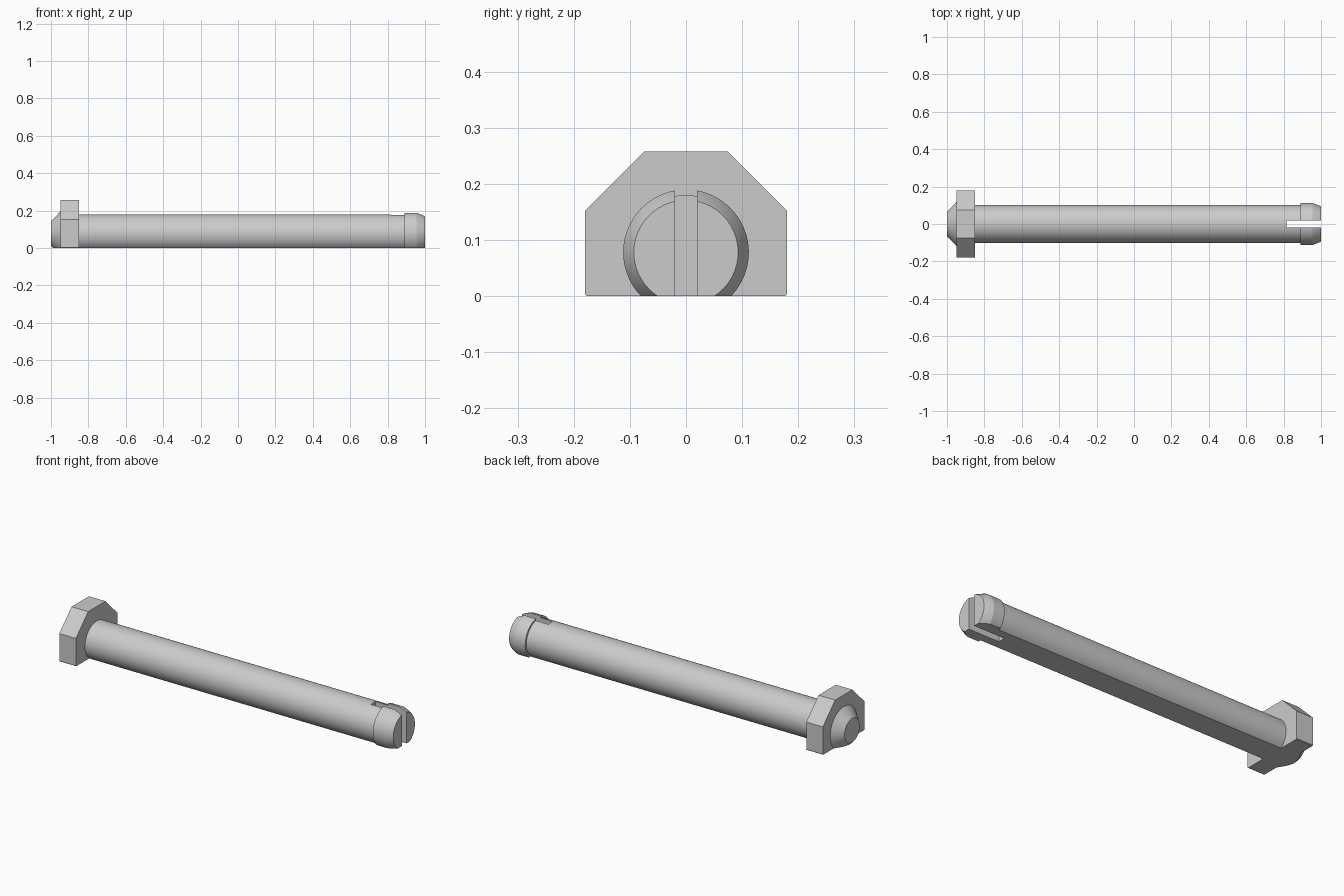
import bpy, bmesh, math
from mathutils import Vector

AXIS_Z = 0.078      # height of the pin's axis
SLOT_START = 0.815

cube = bpy.data.objects.get("Cube")
if cube:
    bpy.data.objects.remove(cube, do_unlink=True)

grey = bpy.data.materials.new("light_grey")
grey.use_nodes = True
colour = (0.6, 0.6, 0.6, 1)
grey.diffuse_color = colour
grey.node_tree.nodes["Principled BSDF"].inputs["Base Color"].default_value = colour


def lathe(name, profile, sides, turn=0.0):
    """Revolve (x, radius) pairs about the pin's axis, then flatten the underside at z = 0."""
    bm = bmesh.new()
    rings = []
    for x, r in profile:
        angles = [2 * math.pi * i / sides + turn for i in range(sides)]
        rings.append([bm.verts.new((x, r * math.cos(a), AXIS_Z + r * math.sin(a))) for a in angles])
    for a, b in zip(rings, rings[1:]):
        for i in range(sides):
            j = (i + 1) % sides
            bm.faces.new((a[i], a[j], b[j], b[i]))
    bm.faces.new(rings[0])
    bm.faces.new(rings[-1])
    cut = bmesh.ops.bisect_plane(bm, geom=bm.verts[:] + bm.edges[:] + bm.faces[:], dist=1e-6,
                                 plane_co=Vector((0, 0, 0)), plane_no=Vector((0, 0, 1)), clear_inner=True)
    edges = [e for e in cut["geom_cut"] if isinstance(e, bmesh.types.BMEdge)]
    bmesh.ops.holes_fill(bm, edges=edges, sides=0)
    bmesh.ops.recalc_face_normals(bm, faces=bm.faces[:])
    mesh = bpy.data.meshes.new(name)
    bm.to_mesh(mesh)
    bm.free()
    mesh.materials.append(grey)
    obj = bpy.data.objects.new(name, mesh)
    bpy.context.collection.objects.link(obj)
    return obj


def activate(obj):
    bpy.ops.object.select_all(action='DESELECT')
    obj.select_set(True)
    bpy.context.view_layer.objects.active = obj


# Octagonal head and the cone behind it
head_radius = 0.18 / math.cos(math.pi / 8)
lathe("octagonal_head", [(-0.95, head_radius), (-0.85, head_radius)], 8, math.pi / 8)
cone = lathe("head_cone", [(-1, 0.065), (-0.945, 0.122)], 48, 0.02)

# Shaft with the tapered snap collar at its end
shaft = lathe("shaft", [(-0.86, 0.102), (0.89, 0.102), (0.89, 0.112), (0.955, 0.112),
                        (0.985, 0.101), (1, 0.093)], 48, 0.02)

# Slot splitting the collar into two prongs
bpy.ops.mesh.primitive_cube_add(size=1, location=(SLOT_START + 0.2, 0, AXIS_Z))
cutter = bpy.context.object
cutter.name = "slot_cutter"
cutter.scale = (0.4, 0.04, 0.6)
cutter.hide_render = True
activate(shaft)
slot = shaft.modifiers.new("slot", 'BOOLEAN')
slot.operation = 'DIFFERENCE'
slot.solver = 'EXACT'
slot.object = cutter
bpy.ops.object.modifier_apply(modifier=slot.name)
bpy.data.objects.remove(cutter, do_unlink=True)

# Smooth round parts with crisp edges
for part in (cone, shaft):
    activate(part)
    bpy.ops.object.shade_smooth_by_angle(angle=math.radians(15))
